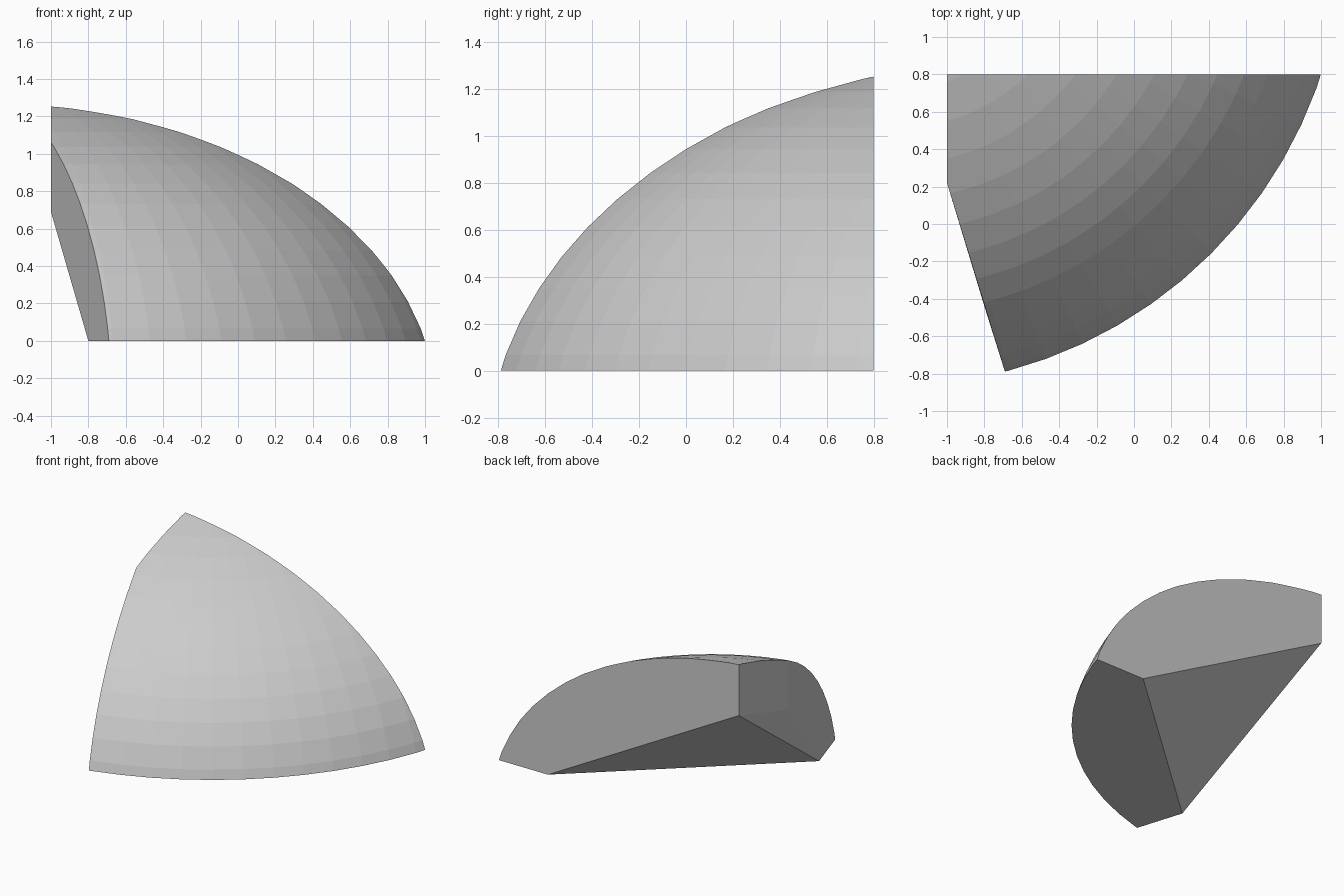
import bpy, bmesh
from mathutils import Matrix, Vector

if "Cube" in bpy.data.objects:
    bpy.data.objects.remove(bpy.data.objects["Cube"])

# curved outer skin: patch of a flattened ellipsoid
bm = bmesh.new()
bmesh.ops.create_uvsphere(
    bm, u_segments=72, v_segments=36, radius=1.0,
    matrix=Matrix.Translation((-1.3, 1.554, -0.381)) @ Matrix.Diagonal((2.485, 2.485, 1.73, 1)))

# bounding planes (point, outward normal)
bottom = (Vector((0, 0, 0)), Vector((0, 0, -1)))
back = (Vector((0, 0.8, 0)), Vector((0, 1, 0)))
left = (Vector((-1, 0, 0)), Vector((-1, 0, 0)))
slant = (Vector((-1, 0.22, 0)), Vector((-1.01, -0.31, 0)).normalized())
for co, no in (bottom, back, left, slant):
    bmesh.ops.bisect_plane(bm, geom=bm.verts[:] + bm.edges[:] + bm.faces[:],
                           dist=1e-6, plane_co=co, plane_no=no, clear_outer=True)


def rim(plane, key):
    """Border points of the skin lying on a plane, in order."""
    on = [v for v in bm.verts if v.is_boundary and abs((v.co - plane[0]).dot(plane[1])) < 1e-4]
    return sorted(on, key=key)


rims = [rim(back, lambda v: v.co.x), rim(bottom, lambda v: -v.co.x),
        rim(slant, lambda v: v.co.z), rim(left, lambda v: v.co.y)]

# inner corners, then flat side walls and the inner faces
p1, p2, p3, p4 = [bm.verts.new(p) for p in (
    (0.59, 0.8, 0), (-1, 0.8, 0.87), (-0.8, -0.44, 0), (-1, 0.22, 0.69))]
for chain, inner in zip(rims, ([p1, p2], [p3, p1], [p4, p3], [p2, p4])):
    bm.faces.new(chain + inner)
bm.faces.new((p1, p3, p2))
bm.faces.new((p2, p3, p4))
bmesh.ops.recalc_face_normals(bm, faces=bm.faces[:])

mesh = bpy.data.meshes.new("shell_segment")
bm.to_mesh(mesh)
bm.free()
bpy.context.collection.objects.link(bpy.data.objects.new("shell_segment", mesh))
